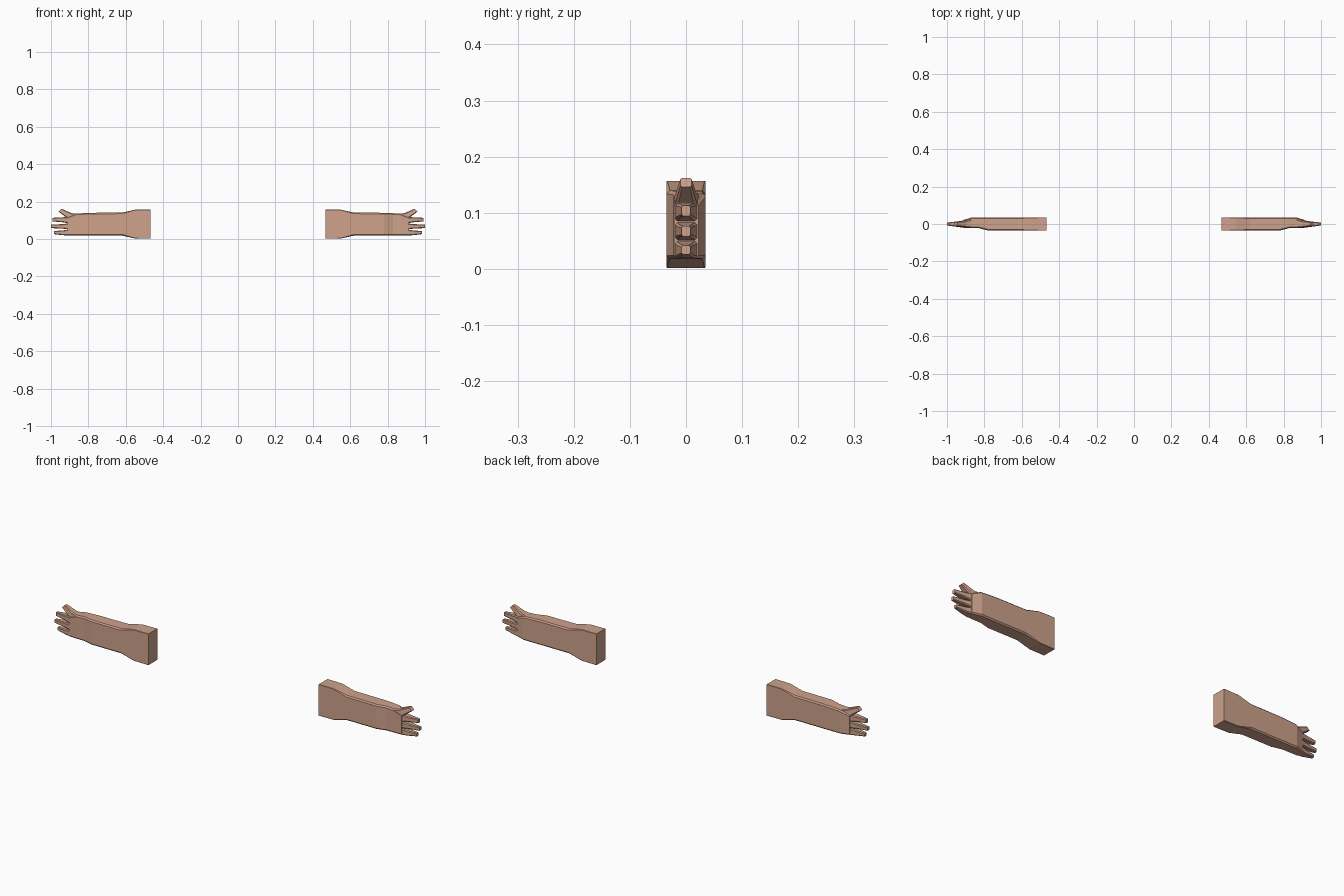
import bpy, bmesh
from mathutils import Vector

if "Cube" in bpy.data.objects:
    bpy.data.objects.remove(bpy.data.objects["Cube"])

skin = bpy.data.materials.new("skin")
skin.diffuse_color = (0.62, 0.36, 0.26, 1)
skin.use_nodes = True
skin.node_tree.nodes["Principled BSDF"].inputs["Base Color"].default_value = skin.diffuse_color


def ring(sec):
    """Chamfered rectangle between a lower and an upper (x, z) edge, from y0 to y1."""
    bx, bz, tx, tz, y0, y1, c = sec
    h = Vector((tx - bx, 0, tz - bz))
    t = c / h.length
    pts = [(y0 + c, 0), (y1 - c, 0), (y1, t), (y1, 1 - t),
           (y1 - c, 1), (y0 + c, 1), (y0, 1 - t), (y0, t)]
    return [Vector((bx, y, bz)) + h * k for y, k in pts]


def loft(name, sections, side):
    bm = bmesh.new()
    rings = []
    for s in sections:
        rings.append([bm.verts.new((v.x * side, v.y, v.z)) for v in ring(s)])
    for a, b in zip(rings, rings[1:]):
        for i in range(8):
            j = (i + 1) % 8
            bm.faces.new((a[i], a[j], b[j], b[i]))
    bm.faces.new(rings[0])
    bm.faces.new(rings[-1])
    bmesh.ops.recalc_face_normals(bm, faces=bm.faces)
    me = bpy.data.meshes.new(name)
    bm.to_mesh(me)
    bm.free()
    me.materials.append(skin)
    ob = bpy.data.objects.new(name, me)
    bpy.context.collection.objects.link(ob)


def flat(x, z0, z1, y0, y1, c):
    return (x, z0, x, z1, y0, y1, c)


# forearm widening at the elbow, thinning on the palm side at the wrist
forearm = [
    flat(0.467, 0.002, 0.157, -0.035, 0.035, 0.001),
    flat(0.548, 0.002, 0.157, -0.035, 0.035, 0.002),
    flat(0.620, 0.018, 0.141, -0.035, 0.035, 0.006),
    flat(0.780, 0.018, 0.140, -0.035, 0.035, 0.006),
    flat(0.830, 0.018, 0.138, -0.022, 0.035, 0.006),
    flat(0.868, 0.018, 0.135, -0.022, 0.035, 0.006),
    flat(0.912, 0.019, 0.117, -0.021, 0.022, 0.005),
]
# fingers: root z range, knuckle z range, tip z range, tip x
fingers = {
    "index_finger": ((0.083, 0.117), (0.089, 0.116), (0.094, 0.113), 0.993),
    "middle_finger": ((0.050, 0.084), (0.055, 0.080), (0.058, 0.076), 1.0),
    "little_finger": ((0.019, 0.051), (0.020, 0.046), (0.026, 0.042), 0.985),
}
# thumb points outward and up
thumb = [
    (0.895, 0.095, 0.862, 0.134, -0.021, 0.026, 0.005),
    (0.922, 0.118, 0.893, 0.139, -0.018, 0.018, 0.005),
    (0.960, 0.146, 0.944, 0.162, -0.010, 0.010, 0.003),
]

for side, label in ((1, "right"), (-1, "left")):
    loft(label + "_forearm", forearm, side)
    loft(label + "_thumb", thumb, side)
    for name, (root, mid, tip, end) in fingers.items():
        loft(label + "_" + name, [
            flat(0.900, *root, -0.020, 0.022, 0.004),
            flat(0.935, *mid, -0.017, 0.015, 0.004),
            flat(end, *tip, -0.008, 0.008, 0.003),
        ], side)
